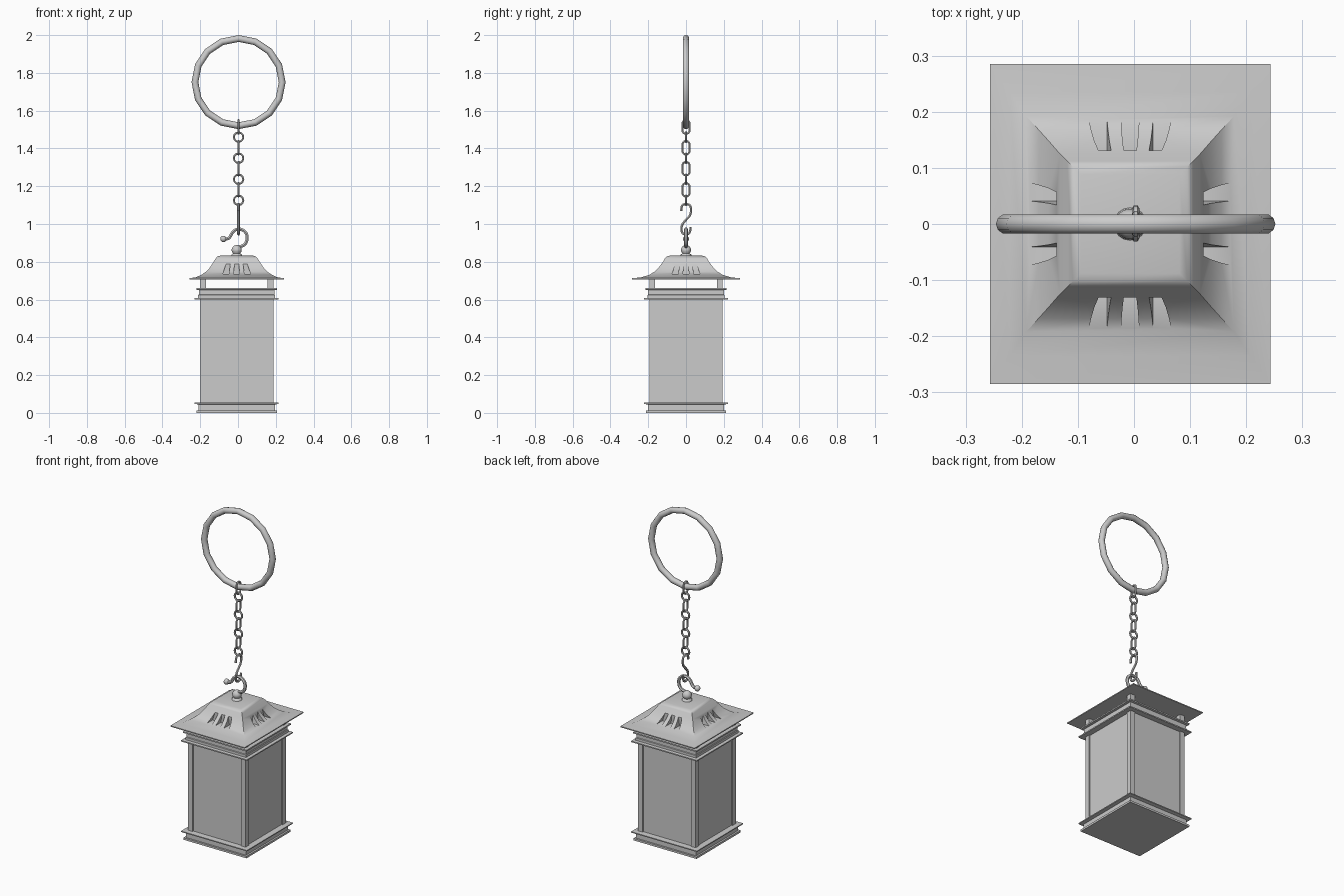
import bpy, bmesh, math
from mathutils import Vector

if "Cube" in bpy.data.objects:
    bpy.data.objects.remove(bpy.data.objects["Cube"])

CX = -0.007   # body axis
RX = 0.003    # chain axis


def finish(name, bm, smooth=None):
    bmesh.ops.recalc_face_normals(bm, faces=bm.faces)
    me = bpy.data.meshes.new(name)
    bm.to_mesh(me)
    bm.free()
    ob = bpy.data.objects.new(name, me)
    bpy.context.collection.objects.link(ob)
    if smooth:
        smooth_by(ob, smooth)
    return ob


def smooth_by(ob, deg):
    bpy.ops.object.select_all(action='DESELECT')
    ob.select_set(True)
    bpy.context.view_layer.objects.active = ob
    bpy.ops.object.shade_smooth_by_angle(angle=math.radians(deg))


def square_loft(name, prof, ring=False):
    """Sweep (half_x, half_y, z) around a rectangle; capped, or closed as a hollow ring."""
    bm = bmesh.new()
    rows = [[bm.verts.new((CX + sx * hx, sy * hy, z))
             for sx, sy in ((-1, -1), (1, -1), (1, 1), (-1, 1))] for hx, hy, z in prof]
    pairs = list(zip(rows, rows[1:])) + ([(rows[-1], rows[0])] if ring else [])
    for a, b in pairs:
        for i in range(4):
            j = (i + 1) % 4
            bm.faces.new((a[i], a[j], b[j], b[i]))
    if not ring:
        bm.faces.new(rows[0])
        bm.faces.new(rows[-1])
    return finish(name, bm)


def box(name, lo, hi):
    bm = bmesh.new()
    bmesh.ops.create_cube(bm, size=1)
    for v in bm.verts:
        v.co = Vector([l + (h - l) * (c + 0.5) for l, h, c in zip(lo, hi, v.co)])
    return finish(name, bm)


def tube(name, pts, r, closed=False, spline='POLY', res=1):
    cu = bpy.data.curves.new(name, 'CURVE')
    cu.dimensions = '3D'
    cu.bevel_depth, cu.bevel_resolution = r, res
    cu.use_fill_caps = True
    s = cu.splines.new(spline)
    s.points.add(len(pts) - 1)
    for p, co in zip(s.points, pts):
        p.co = (*co, 1)
    s.use_cyclic_u = closed
    if spline == 'NURBS':
        s.order_u, s.use_endpoint_u, s.resolution_u = 3, True, 4
    ob = bpy.data.objects.new(name, cu)
    bpy.context.collection.objects.link(ob)
    bpy.ops.object.select_all(action='DESELECT')
    ob.select_set(True)
    bpy.context.view_layer.objects.active = ob
    bpy.ops.object.convert(target='MESH')
    smooth_by(bpy.context.object, 50)


def lathe(name, prof, x, n=16):
    bm = bmesh.new()
    vs = [bm.verts.new((x + r, 0, z)) for r, z in prof]
    es = [bm.edges.new(p) for p in zip(vs, vs[1:])]
    bmesh.ops.spin(bm, geom=vs + es, cent=(x, 0, 0), axis=(0, 0, 1),
                   angle=2 * math.pi, steps=n, use_merge=True)
    bmesh.ops.remove_doubles(bm, verts=bm.verts, dist=1e-5)
    return finish(name, bm, 50)


# Base: floor plate with two flanges and a band between
square_loft("base", [(h, h, z) for h, z in (
    (.213, 0), (.213, .012), (.202, .012), (.202, .044), (.222, .048), (.222, .054), (.190, .056))])

# Upper frame: hollow band with a flange above and below
square_loft("upper_frame", [(h, h, z) for h, z in (
    (.180, .600), (.222, .600), (.222, .607), (.204, .609), (.204, .624), (.200, .626),
    (.200, .650), (.214, .652), (.214, .660), (.180, .660))], ring=True)

# Corner posts
for i, (sx, sy) in enumerate(((-1, -1), (1, -1), (1, 1), (-1, 1))):
    xs = sorted((CX + sx * .163, CX + sx * .194))
    ys = sorted((sy * .163, sy * .194))
    box(f"corner_post_{i}", (xs[0], ys[0], .03), (xs[1], ys[1], .712))

# Glass panels, slightly recessed
glass = bpy.data.materials.new("glass")
glass.diffuse_color = (.6, .6, .6, .7)
glass.use_nodes = True
glass.node_tree.nodes["Principled BSDF"].inputs["Base Color"].default_value = glass.diffuse_color
for side, lo, hi in (("front", (-.165, -.187), (.165, -.182)), ("back", (-.165, .182), (.165, .187)),
                     ("left", (-.187, -.165), (-.182, .165)), ("right", (.182, -.165), (.187, .165))):
    g = box(f"glass_panel_{side}", (CX + lo[0], lo[1], .05), (CX + hi[0], hi[1], .605))
    g.data.materials.append(glass)

# Flared roof
roof = square_loft("roof", [
    (.25, .285, .707), (.25, .285, .713), (.215, .235, .718), (.185, .192, .732), (.163, .168, .747),
    (.145, .148, .765), (.125, .125, .795), (.112, .112, .817), (.102, .102, .828), (.088, .088, .832)])

# Fanned vent slots, three on each side, cut into the roof
bm = bmesh.new()
for k in range(4):
    a = k * math.pi / 2
    for i in (-1, 0, 1):
        outline = ((i * .057 - .016, .736), (i * .057 + .016, .736),
                   (i * .042 + .010, .800), (i * .042 - .010, .800))
        rows = [[bm.verts.new((CX + u * math.cos(a) - d * math.sin(a),
                               u * math.sin(a) + d * math.cos(a), z)) for u, z in outline]
                for d in (.131, .24)]
        bm.faces.new(rows[0])
        bm.faces.new(rows[1])
        for p in range(4):
            q = (p + 1) % 4
            bm.faces.new((rows[0][p], rows[0][q], rows[1][q], rows[1][p]))
cutter = finish("vent_cutter", bm)
cutter.hide_render = True
mod = roof.modifiers.new("vents", 'BOOLEAN')
mod.operation, mod.object, mod.solver = 'DIFFERENCE', cutter, 'EXACT'
bpy.context.view_layer.objects.active = roof
bpy.ops.object.modifier_apply(modifier=mod.name)
bpy.data.objects.remove(cutter)
smooth_by(roof, 35)

# Finial knob on the roof
lathe("finial", [(0, .828), (.030, .828), (.028, .838), (.019, .844), (.026, .855), (.027, .866),
                 (.021, .879), (.010, .887), (0, .889)], CX)

# Open hook with a ball tip
tube("roof_hook", [(x, 0, z) for x, z in (
    (-.007, .878), (.02, .880), (.046, .900), (.050, .945), (.025, .972), (-.008, .974),
    (-.030, .957), (-.042, .930), (-.057, .920), (-.078, .921))], .0095, spline='NURBS')
lathe("hook_ball", [(.017 * math.sin(math.pi * t / 6), .921 - .017 * math.cos(math.pi * t / 6))
                    for t in range(7)], -.077, 10)

# S-hook linking the chain to the roof hook
tube("s_hook", [(RX, y, z) for y, z in (
    (-.025, 1.068), (-.026, 1.098), (.0, 1.108), (.027, 1.098), (.027, 1.05), (.0, 1.022),
    (-.024, .995), (-.024, .952), (.0, .943), (.024, .953), (.024, .985))], .007, spline='NURBS')

# Chain: round links facing front, oval links turned sideways
for i in range(4):
    z0 = 1.46 - i * .1115
    tube(f"round_link_{i}", [(RX + .025 * math.cos(t * math.pi / 6), 0, z0 + .025 * math.sin(t * math.pi / 6))
                             for t in range(12)], .006, True)
for i, (z0, hh) in enumerate(((1.514, .037), (1.404, .036), (1.293, .036), (1.181, .036))):
    pts = []
    for t in range(12):
        a = (t + .5) * math.pi / 6
        pts.append((RX, .019 * math.cos(a),
                    z0 + .019 * math.sin(a) + math.copysign(hh - .019, math.sin(a))))
    tube(f"oval_link_{i}", pts, .006, True)

# Big carrying ring
bpy.ops.mesh.primitive_torus_add(major_segments=16, minor_segments=10, major_radius=.231, minor_radius=.018,
                                 location=(RX, 0, 1.751), rotation=(math.pi / 2, 0, 0))
ring = bpy.context.object
ring.name = "carrying_ring"
smooth_by(ring, 50)
